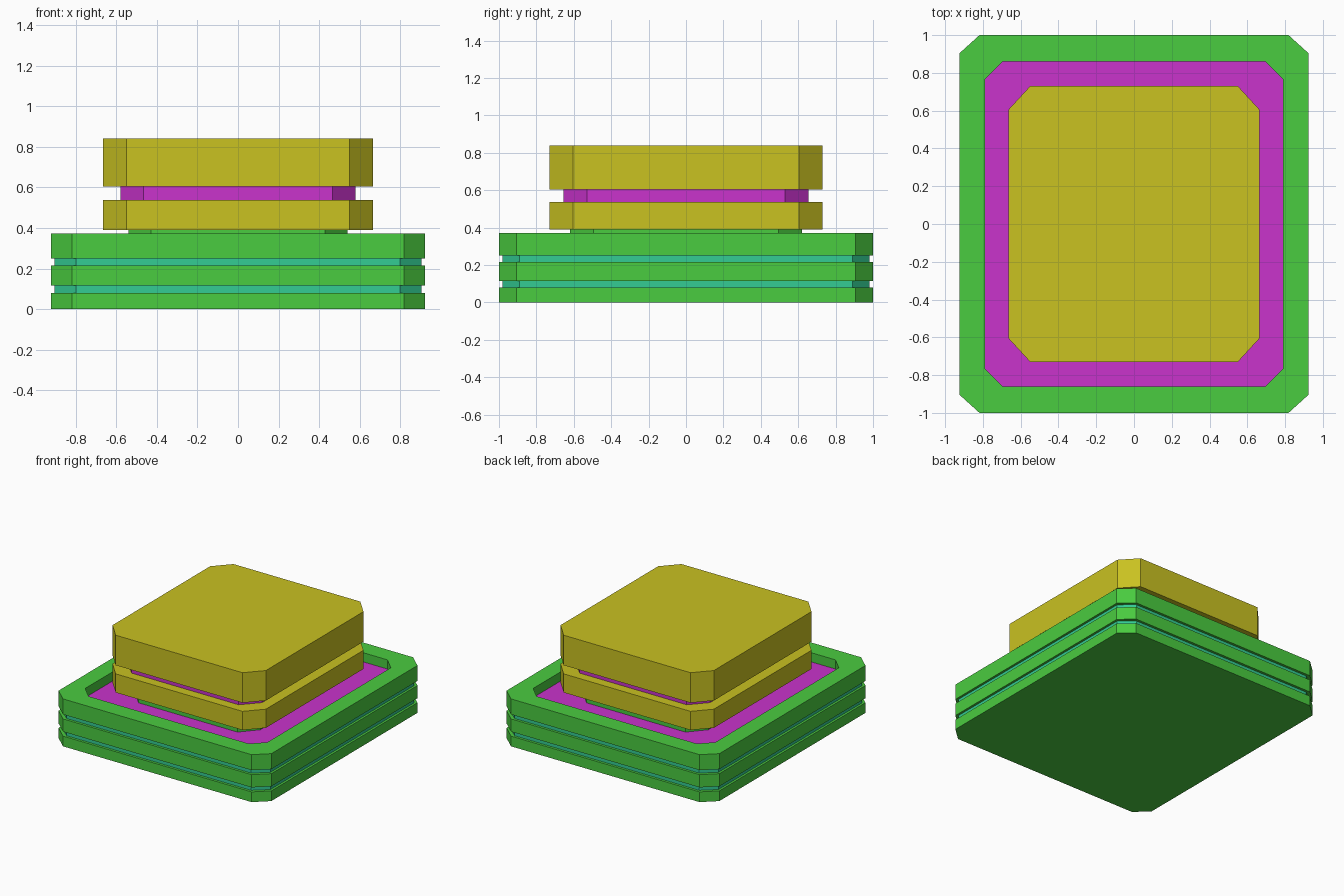
import bpy
import bmesh

cube = bpy.data.objects.get("Cube")
if cube:
    bpy.data.objects.remove(cube, do_unlink=True)


def linear(c):
    return c / 12.92 if c <= 0.04045 else ((c + 0.055) / 1.055) ** 2.4


def make_material(name, r, g, b):
    colour = (linear(r), linear(g), linear(b), 1)
    mat = bpy.data.materials.new(name)
    mat.use_nodes = True
    mat.diffuse_color = colour
    mat.node_tree.nodes["Principled BSDF"].inputs["Base Color"].default_value = colour
    return mat


green = make_material("green", 0.29, 0.80, 0.25)
teal = make_material("teal", 0.20, 0.80, 0.58)
magenta = make_material("magenta", 0.79, 0.20, 0.80)
yellow = make_material("yellow", 0.79, 0.76, 0.13)


def octagon(bm, outline, z):
    """Rectangle with cut corners: half sizes x, y and cuts cx, cy."""
    x, y, cx, cy = outline
    points = [(x, cy - y), (x, y - cy), (x - cx, y), (cx - x, y),
              (-x, y - cy), (-x, cy - y), (cx - x, -y), (x - cx, -y)]
    return [bm.verts.new((px, py, z)) for px, py in points]


def slab(name, sections, materials):
    """Skin a stack of (outline, z) sections; the last cap takes the last material."""
    bm = bmesh.new()
    rings = [octagon(bm, outline, z) for outline, z in sections]
    bm.faces.new(rings[0][::-1])
    for low, high in zip(rings, rings[1:]):
        for i in range(8):
            j = (i + 1) % 8
            bm.faces.new((low[i], low[j], high[j], high[i]))
    bm.faces.new(rings[-1]).material_index = len(materials) - 1
    mesh = bpy.data.meshes.new(name)
    bm.to_mesh(mesh)
    bm.free()
    for mat in materials:
        mesh.materials.append(mat)
    obj = bpy.data.objects.new(name, mesh)
    bpy.context.collection.objects.link(obj)


base = (0.923, 1.0, 0.105, 0.095)
groove = (0.905, 0.98, 0.105, 0.09)
recess = (0.79, 0.86, 0.095, 0.095)
foot = (0.54, 0.62, 0.11, 0.125)
cap = (0.665, 0.73, 0.115, 0.125)
waist = (0.58, 0.655, 0.115, 0.125)

# Layered base with grooves between the tiers
slab("base_bottom_tier", [(base, 0), (base, 0.08)], [green])
slab("base_lower_groove", [(groove, 0.08), (groove, 0.115)], [teal])
slab("base_middle_tier", [(base, 0.115), (base, 0.215)], [green])
slab("base_upper_groove", [(groove, 0.215), (groove, 0.25)], [teal])

# Top tier with a sunken floor
slab("base_rim", [(base, 0.25), (base, 0.372), (recess, 0.372), (recess, 0.30)],
     [green, magenta])

# Raised button block
slab("button_foot", [(foot, 0.30), (foot, 0.39)], [green])
slab("button_lower_block", [(cap, 0.39), (cap, 0.537)], [yellow])
slab("button_waist", [(waist, 0.537), (waist, 0.604)], [magenta])
slab("button_upper_block", [(cap, 0.604), (cap, 0.84)], [yellow])
